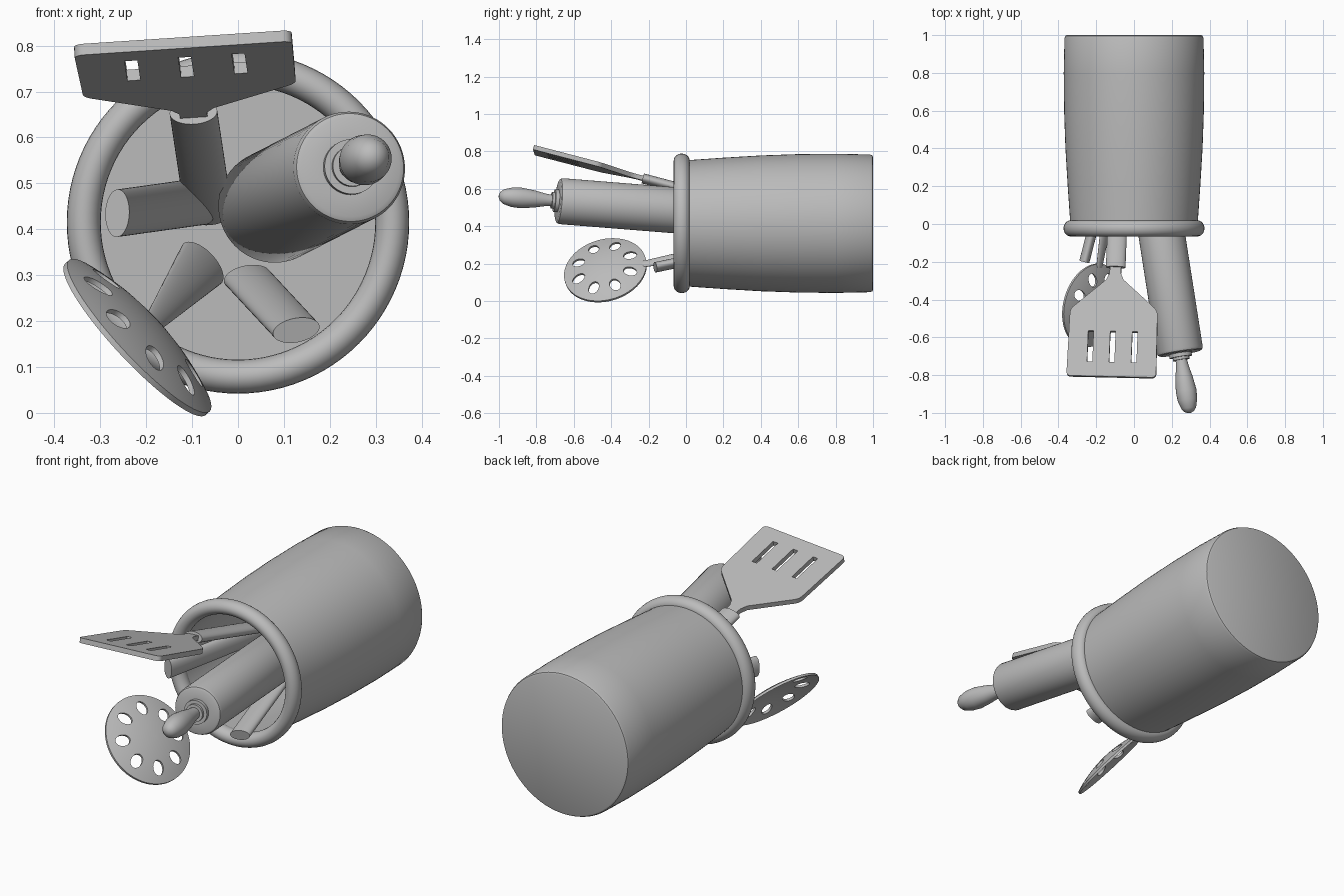
import bpy, bmesh, math
from mathutils import Matrix, Vector

if "Cube" in bpy.data.objects:
    bpy.data.objects.remove(bpy.data.objects["Cube"])

grey = bpy.data.materials.new("plain grey")
grey.use_nodes = True
grey.diffuse_color = (0.5, 0.5, 0.5, 1)
grey.node_tree.nodes["Principled BSDF"].inputs["Base Color"].default_value = (0.5, 0.5, 0.5, 1)


def frame(origin, axis, across):
    """Matrix whose local y runs along axis and local x along across."""
    y = Vector(axis).normalized()
    x = Vector(across)
    x = (x - y * x.dot(y)).normalized()
    rot = Matrix((x, y, x.cross(y))).transposed().to_4x4()
    return Matrix.Translation(origin) @ rot


def add_object(name, bm, matrix):
    bmesh.ops.recalc_face_normals(bm, faces=bm.faces)
    mesh = bpy.data.meshes.new(name)
    bm.to_mesh(mesh)
    bm.free()
    mesh.transform(matrix)
    mesh.materials.append(grey)
    ob = bpy.data.objects.new(name, mesh)
    bpy.context.collection.objects.link(ob)
    return ob


def loft(name, stations, matrix, sides=48):
    """Oval rings along local y, given as (y, half width, half depth)."""
    bm = bmesh.new()
    rings = []
    for y, rx, rz in stations:
        turn = [math.tau * i / sides for i in range(sides)]
        rings.append([bm.verts.new((rx * math.cos(a), y, rz * math.sin(a))) for a in turn])
    for a, b in zip(rings, rings[1:]):
        for i in range(sides):
            j = (i + 1) % sides
            bm.faces.new((a[i], a[j], b[j], b[i]))
    bm.faces.new(rings[0])
    bm.faces.new(rings[-1])
    return add_object(name, bm, matrix)


def lathe(name, profile, matrix, sides=64):
    return loft(name, [(y, r, r) for y, r in profile], matrix, sides)


def smooth(ob, angle=35):
    bpy.ops.object.select_all(action='DESELECT')
    ob.select_set(True)
    bpy.context.view_layer.objects.active = ob
    bpy.ops.object.shade_smooth_by_angle(angle=math.radians(angle))


def cut(ob, cutters):
    """Cut every cutter out of the object, then discard the cutters."""
    for cutter in cutters:
        mod = ob.modifiers.new("cut", 'BOOLEAN')
        mod.operation = 'DIFFERENCE'
        mod.solver = 'EXACT'
        mod.object = cutter
    graph = bpy.context.evaluated_depsgraph_get()
    mesh = bpy.data.meshes.new_from_object(ob.evaluated_get(graph))
    ob.modifiers.clear()
    ob.data = mesh
    for cutter in cutters:
        bpy.data.objects.remove(cutter)


def oval_handle(name, front, back, across, front_half=(0.052, 0.027), back_half=(0.052, 0.027)):
    front, back = Vector(front), Vector(back)
    length = (back - front).length
    smooth(loft(name, [(0, *front_half), (length, *back_half)],
                frame(front, back - front, across)))


# Jar: hollow, lying with its mouth to the front
jar_frame = frame((0, 0, 0.415), (0, 1, 0), (1, 0, 0))
outer = [(0.985, 0.368), (0.8, 0.372), (0.6, 0.37), (0.4, 0.363), (0.2, 0.351), (0, 0.337)]
inner = [(y, r - 0.03) for y, r in reversed(outer[1:])]
jar = lathe("jar", [(1, 0.355), (0.996, 0.363)] + outer + inner + [(0.96, 0.34)], jar_frame, 96)
smooth(jar)

# Rounded rim around the mouth
bpy.ops.mesh.primitive_torus_add(major_radius=0.336, minor_radius=0.037,
                                 major_segments=96, minor_segments=24)
rim = bpy.context.object
rim.name = "jar_rim"
rim.data.transform(Matrix.Translation((0, -0.023, 0.415)) @ Matrix.Rotation(math.pi / 2, 4, 'X')
                   @ Matrix.Diagonal((1, 1, 1.15, 1)))
rim.data.materials.append(grey)
smooth(rim)

# Rolling pin: one half profile, mirrored to the other end
half = [(-0.32, 0.008), (-0.313, 0.024), (-0.295, 0.039), (-0.25, 0.052), (-0.2, 0.055),
        (-0.13, 0.046), (-0.07, 0.034), (-0.035, 0.03), (-0.035, 0.044), (-0.02, 0.044),
        (-0.02, 0.06), (0, 0.06), (0, 0.108), (0.005, 0.118), (0.018, 0.123)]
pin_length = 1.1
profile = half + [(pin_length - y, r) for y, r in reversed(half)]
smooth(lathe("rolling_pin", profile, frame((0.245, -0.685, 0.535), (-0.156, 1, -0.08), (1, 0, 0))))

# Slotted spatula: rounded flat blade with three slots
spatula = frame((-0.097, -0.23, 0.655), (0.04, 1, -0.26), (1, 0, 0.06))
side = [(0.03, 0.02), (0.03, -0.035), (0.046, -0.07), (0.232, -0.235), (0.238, -0.6)]
outline = side + [(-x, y) for x, y in reversed(side)]
bm = bmesh.new()
verts = [bm.verts.new((x, y, -0.012)) for x, y in outline]
bm.faces.new(verts)
corners = [v for v in verts if v.co.y < -0.2]
bmesh.ops.bevel(bm, geom=corners, offset=0.022, segments=5, profile=0.5, affect='VERTICES')
out = bmesh.ops.extrude_face_region(bm, geom=list(bm.faces))
bmesh.ops.translate(bm, vec=(0, 0, 0.025),
                    verts=[g for g in out["geom"] if isinstance(g, bmesh.types.BMVert)])
blade = add_object("spatula_blade", bm, spatula)
slots = []
for x in (-0.117, 0, 0.117):
    bm = bmesh.new()
    bmesh.ops.create_cube(bm, size=1, matrix=Matrix.Translation((x, -0.437, 0))
                          @ Matrix.Diagonal((0.028, 0.17, 0.2, 1)))
    slots.append(add_object("slot_cutter", bm, spatula))
cut(blade, slots)
smooth(blade)
oval_handle("spatula_handle", (-0.097, -0.23, 0.655), (-0.064, 0.6, 0.435), (1, 0, 0.06))

# Skimmer: shallow domed disc with a ring of oval holes
across = Vector((0.68, 0, -0.73))
along = Vector((0.15, 0.98, 0.14)).normalized()
facing = across.cross(along).normalized()
centre = Vector((-0.215, -0.432, 0.168))
radius, rise, thick = 0.225, 0.04, 0.012
radii = [radius * i / 12 for i in range(1, 13)]
dome = [(rise * (1 - (r / radius) ** 2), r) for r in radii]
under = [(y - thick, r) for y, r in reversed(dome)]
skimmer = lathe("skimmer_disc", dome + under, frame(centre, facing, across))
holes = []
for i in range(8):
    a = math.tau * (i + 0.5) / 8
    out_dir = across * math.cos(a) + along * math.sin(a)
    holes.append(loft("hole_cutter", [(-0.1, 0.036, 0.028), (0.1, 0.036, 0.028)],
                      frame(centre + out_dir * 0.152, facing, out_dir), 24))
cut(skimmer, holes)
smooth(skimmer)
oval_handle("skimmer_handle", centre + along * 0.205, (-0.078, 0.45, 0.325), across,
            (0.022, 0.009), (0.06, 0.03))

# Two loose utensil handles
oval_handle("left_leaning_handle", (-0.263, -0.2, 0.435), (-0.07, 0.55, 0.462), (0.05, 0, 1))
oval_handle("low_handle", (0.127, -0.165, 0.18), (0.02, 0.4, 0.295), (1, 0, 0.15))
